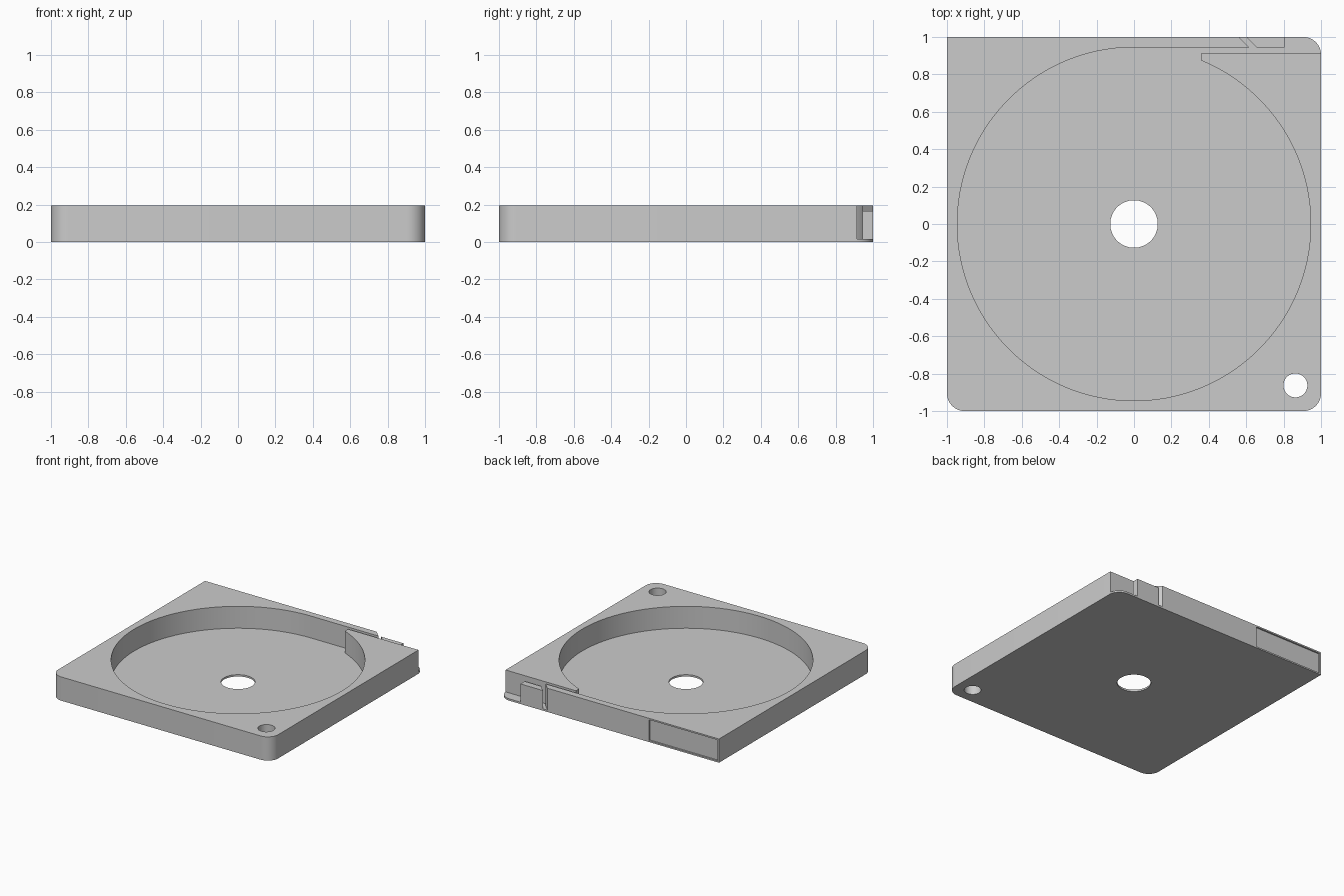
import bpy, bmesh
from math import sin, cos, radians, acos, degrees

if "Cube" in bpy.data.objects:
    bpy.data.objects.remove(bpy.data.objects["Cube"])

HEIGHT, FLOOR = 0.195, 0.015
POCKET_R, SLOT_INNER = 0.945, 0.915
CORNER_R = 0.095

grey = bpy.data.materials.new("plain grey")
grey.use_nodes = True
grey.diffuse_color = (0.6, 0.6, 0.6, 1)
grey.node_tree.nodes["Principled BSDF"].inputs["Base Color"].default_value = (0.6, 0.6, 0.6, 1)


def arc(cx, cy, r, start, end, steps):
    angles = [radians(start + (end - start) * i / steps) for i in range(steps + 1)]
    return [(cx + r * cos(a), cy + r * sin(a)) for a in angles]


def prism(name, outline, z0, z1):
    """Extrude a flat outline between two heights."""
    bm = bmesh.new()
    face = bm.faces.new([bm.verts.new((x, y, z0)) for x, y in outline])
    top = bmesh.ops.extrude_face_region(bm, geom=[face])["geom"]
    verts = [v for v in top if isinstance(v, bmesh.types.BMVert)]
    bmesh.ops.translate(bm, vec=(0, 0, z1 - z0), verts=verts)
    bmesh.ops.recalc_face_normals(bm, faces=bm.faces)
    mesh = bpy.data.meshes.new(name)
    bm.to_mesh(mesh)
    bm.free()
    mesh.materials.append(grey)
    obj = bpy.data.objects.new(name, mesh)
    bpy.context.collection.objects.link(obj)
    return obj


def cut(target, name, outline, z0, z1):
    cutter = prism(name, outline, z0, z1)
    cutter.hide_render = True
    mod = target.modifiers.new(name, "BOOLEAN")
    mod.operation, mod.solver, mod.object = "DIFFERENCE", "EXACT", cutter
    bpy.context.view_layer.objects.active = target
    bpy.ops.object.modifier_apply(modifier=name)
    bpy.data.objects.remove(cutter)


# Square tray with three rounded corners and one sharp corner
c = 1 - CORNER_R
tray = prism("tray_body",
             arc(-c, -c, CORNER_R, 180, 270, 12) + arc(c, -c, CORNER_R, 270, 360, 12)
             + arc(c, c, CORNER_R, 0, 90, 12) + [(-1, 1)], 0, HEIGHT)

# Round pocket running into the exit slot, open corner and diagonal slit
tongue_x = 0.36
tongue_angle = degrees(acos(tongue_x / POCKET_R))
pocket = arc(0, 0, POCKET_R, 90, 360 + tongue_angle, 110)
pocket += [(tongue_x, SLOT_INNER), (1.1, SLOT_INNER), (1.1, 1.1), (0.805, 1.1),
           (0.805, POCKET_R), (0.655, POCKET_R), (0.5, 1.1), (0.46, 1.1), (0.615, POCKET_R)]
cut(tray, "pocket_cutter", pocket, FLOOR, 0.5)

# Lowered top on the small guide block beside the slit
cut(tray, "block_top_cutter",
    [(0.9, 0.93), (0.9, 1.1), (0.48, 1.1), (0.65, 0.93)], 0.165, 0.5)

# Spindle hole and corner hole
cut(tray, "spindle_hole_cutter", arc(0, 0, 0.127, 0, 354, 59), -0.5, 0.5)
cut(tray, "corner_hole_cutter", arc(0.863, -0.863, 0.064, 0, 350, 35), -0.5, 0.5)

# Shallow label recess on the back
cut(tray, "label_recess_cutter",
    [(-0.985, 0.987), (-0.365, 0.987), (-0.365, 1.1), (-0.985, 1.1)], 0.012, 0.183)

# Smooth curved walls, sharp edges
bpy.ops.object.select_all(action="DESELECT")
tray.select_set(True)
bpy.context.view_layer.objects.active = tray
bpy.ops.object.shade_smooth_by_angle(angle=radians(30))
